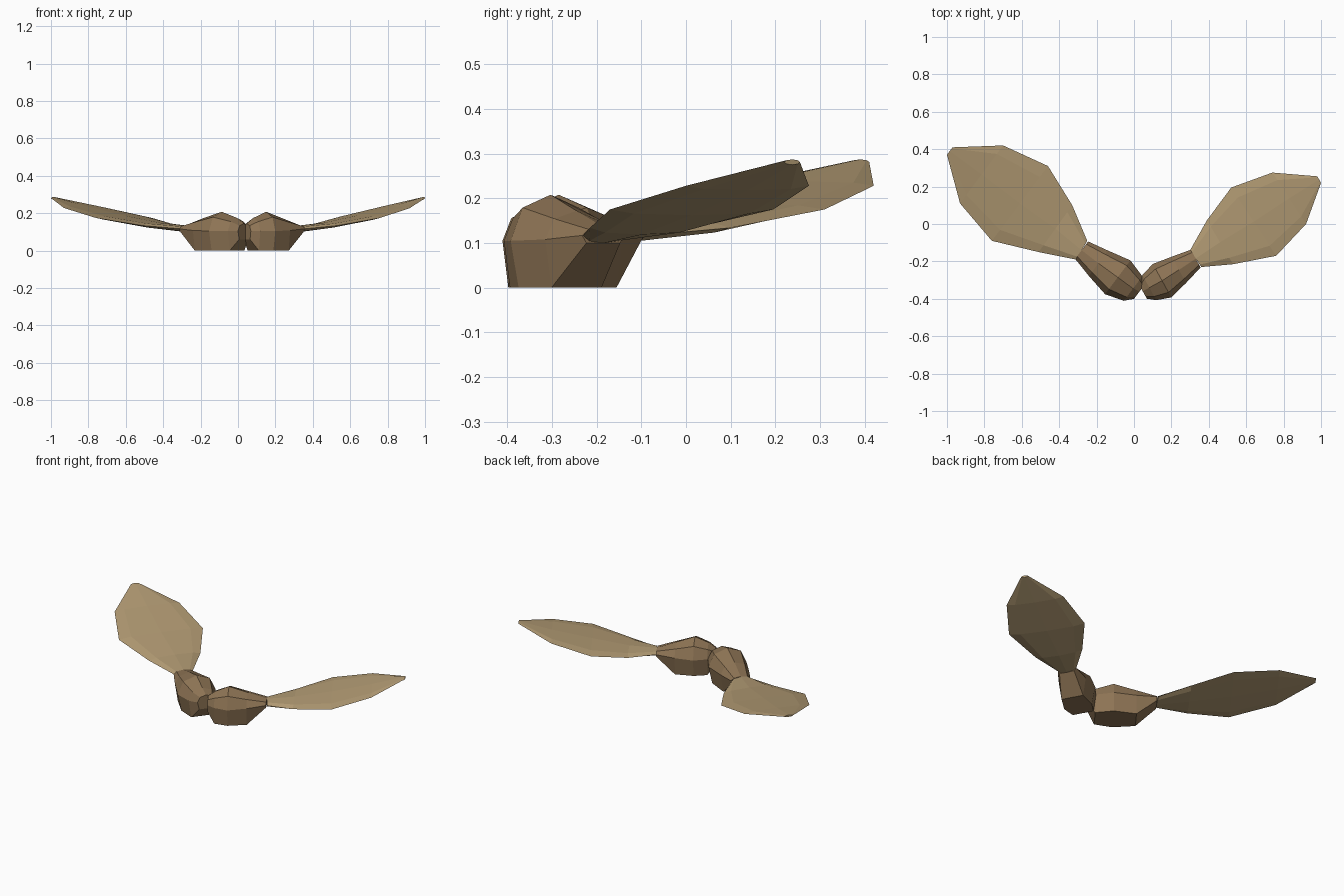
import bpy, bmesh, math
from mathutils import Vector

if "Cube" in bpy.data.objects:
    bpy.data.objects.remove(bpy.data.objects["Cube"])


def material(name, rgb):
    m = bpy.data.materials.new(name)
    m.diffuse_color = (*rgb, 1)
    m.use_nodes = True
    m.node_tree.nodes["Principled BSDF"].inputs["Base Color"].default_value = m.diffuse_color
    return m


NUT = material("nut_brown", (0.27, 0.175, 0.09))
WING = material("wing_tan", (0.45, 0.33, 0.175))


def loft(name, rings, mat):
    """Skin equal-sized rings and cap both ends."""
    bm = bmesh.new()
    loops = [[bm.verts.new(p) for p in r] for r in rings]
    n = len(loops[0])
    for a, b in zip(loops, loops[1:]):
        for i in range(n):
            j = (i + 1) % n
            bm.faces.new((a[i], a[j], b[j], b[i]))
    bm.faces.new(loops[0])
    bm.faces.new(loops[-1])
    bmesh.ops.recalc_face_normals(bm, faces=bm.faces)
    me = bpy.data.meshes.new(name)
    bm.to_mesh(me)
    bm.free()
    me.materials.append(mat)
    ob = bpy.data.objects.new(name, me)
    bpy.context.collection.objects.link(ob)
    return ob


def wing_ring(outer, inner, z, thick):
    """Thin eight-sided lens between two edge points."""
    a, b = Vector((*outer, z)), Vector((*inner, z))
    c, h = (a + b) / 2, (a - b) / 2
    return [c + h * math.cos(k * math.pi / 4)
            + Vector((0, 0, thick / 2 * math.sin(k * math.pi / 4))) for k in range(8)]


def nut_ring(centre, half, bottom, mid, top, front):
    """Rounded top, steep sides and flat base across the nut's axis."""
    p = Vector((*front, 0)).normalized() * half
    c = Vector((*centre, 0))
    shoulder = mid + (top - mid) * 0.72
    prof = [(1, mid), (0.7, shoulder), (0, top), (-0.7, shoulder),
            (-1, mid), (-0.8, bottom), (0, bottom), (0.8, bottom)]
    return [c + p * u + Vector((0, 0, z)) for u, z in prof]


# centre height and thickness shared by both wings
LEVELS = [(0.117, 0.035), (0.134, 0.03), (0.175, 0.026), (0.228, 0.02), (0.281, 0.012)]
# bottom, middle and top heights shared by both nuts
HEIGHTS = [(0.06, 0.105, 0.145), (0.0, 0.105, 0.175), (0.0, 0.105, 0.208),
           (0.0, 0.108, 0.172), (0.10, 0.117, 0.136)]

# wing edges: (outer, inner) at each station
right_edges = [((0.36, -0.23), (0.30, -0.14)), ((0.53, -0.215), (0.39, 0.02)),
               ((0.76, -0.17), (0.52, 0.195)), ((0.92, 0.0), (0.74, 0.275)),
               ((1.0, 0.22), (0.98, 0.255))]
left_edges = [((-0.31, -0.19), (-0.25, -0.09)), ((-0.51, -0.15), (-0.33, 0.10)),
              ((-0.76, -0.09), (-0.46, 0.31)), ((-0.93, 0.11), (-0.70, 0.42)),
              ((-1.0, 0.37), (-0.97, 0.41))]
# nut spine: (centre, half width)
right_spine = [((0.047, -0.36), 0.045), ((0.082, -0.34), 0.077), ((0.15, -0.303), 0.102),
               ((0.24, -0.245), 0.08), ((0.33, -0.185), 0.054)]
left_spine = [((0.03, -0.36), 0.05), ((-0.005, -0.345), 0.082), ((-0.087, -0.285), 0.113),
              ((-0.19, -0.21), 0.085), ((-0.28, -0.14), 0.058)]

for side, edges, spine, front in (("right", right_edges, right_spine, (0.48, -0.87)),
                                  ("left", left_edges, left_spine, (-0.6, -0.8))):
    loft(side + "_wing", [wing_ring(a, b, z, t) for (a, b), (z, t) in zip(edges, LEVELS)], WING)
    loft(side + "_nut", [nut_ring(c, w, *h, front) for (c, w), h in zip(spine, HEIGHTS)], NUT)
